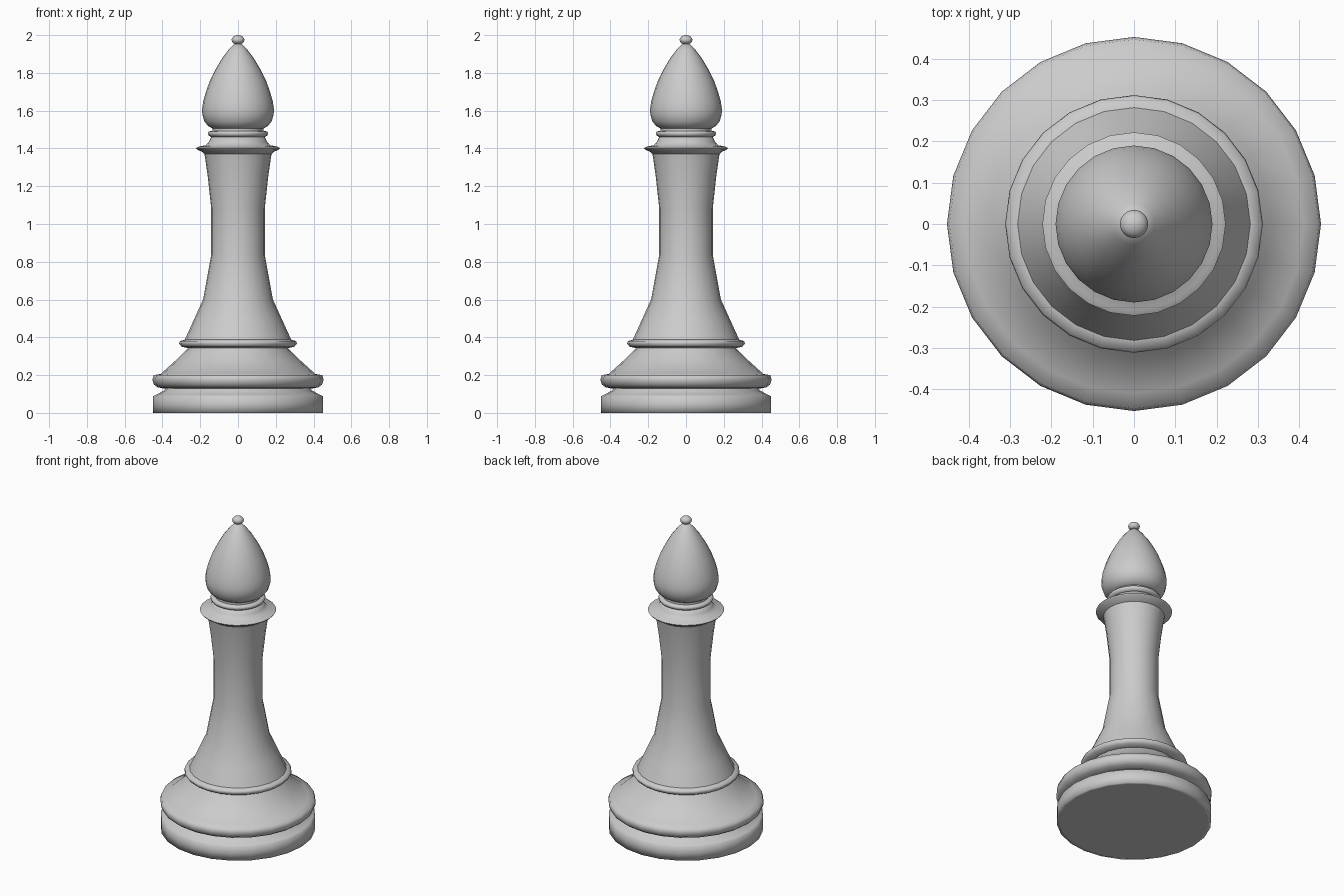
import bpy, bmesh, math

SIDES = 24

gray = bpy.data.materials.new("plain_gray")
gray.diffuse_color = (0.6, 0.6, 0.6, 1)


def lathe(name, profile, angle=80):
    """Revolve (radius, height) points around the z axis and cap both ends."""
    bm = bmesh.new()
    rings = []
    for r, z in profile:
        rings.append([bm.verts.new((r * math.cos(2 * math.pi * i / SIDES),
                                    r * math.sin(2 * math.pi * i / SIDES), z))
                      for i in range(SIDES)])
    for low, high in zip(rings, rings[1:]):
        for i in range(SIDES):
            j = (i + 1) % SIDES
            bm.faces.new((low[i], low[j], high[j], high[i]))
    bm.faces.new(rings[0][::-1])
    bm.faces.new(rings[-1])
    mesh = bpy.data.meshes.new(name)
    bm.to_mesh(mesh)
    bm.free()
    mesh.materials.append(gray)
    obj = bpy.data.objects.new(name, mesh)
    bpy.context.collection.objects.link(obj)
    bpy.ops.object.select_all(action='DESELECT')
    obj.select_set(True)
    bpy.context.view_layer.objects.active = obj
    bpy.ops.object.shade_smooth_by_angle(angle=math.radians(angle))
    return obj


# Wide foot with a soft lower rim and a bevelled top
lathe("foot", [(0.43, 0), (0.45, 0.0), (0.45, 0.045), (0.45, 0.088),
               (0.435, 0.095), (0.39, 0.12), (0.385, 0.13)], 100)

# Rounded ring above the groove, sweeping in to the waist
lathe("base_ring", [(0.385, 0.128), (0.425, 0.135), (0.445, 0.15),
                    (0.453, 0.175), (0.447, 0.2), (0.41, 0.206),
                    (0.33, 0.278), (0.265, 0.342), (0.26, 0.35)])

# Lower collar
lathe("lower_collar", [(0.26, 0.342), (0.298, 0.35), (0.312, 0.367),
                       (0.308, 0.38), (0.28, 0.388)])

# Tapered stem
lathe("stem", [(0.283, 0.385), (0.235, 0.49), (0.185, 0.6), (0.142, 0.835),
               (0.142, 1.085), (0.16, 1.25), (0.175, 1.355), (0.18, 1.38)])

# Thin upper collar with a neck and a small ring
lathe("upper_collar", [(0.172, 1.365), (0.19, 1.382), (0.215, 1.393),
                       (0.222, 1.402), (0.208, 1.41), (0.17, 1.417),
                       (0.155, 1.435), (0.141, 1.463)])
lathe("neck_ring", [(0.141, 1.46), (0.155, 1.468), (0.16, 1.48),
                    (0.155, 1.49), (0.135, 1.493), (0.135, 1.515)])

# Pointed teardrop head
lathe("head", [(0.13, 1.503), (0.157, 1.518), (0.178, 1.543), (0.189, 1.58),
               (0.19, 1.61), (0.184, 1.65), (0.17, 1.7), (0.148, 1.76),
               (0.118, 1.82), (0.084, 1.877), (0.05, 1.922), (0.022, 1.952)])

# Small ball on the tip
lathe("tip_ball", [(max(0.034 * math.sin(math.pi * k / 8), 0.003),
                    1.975 - 0.025 * math.cos(math.pi * k / 8))
                   for k in range(9)])
